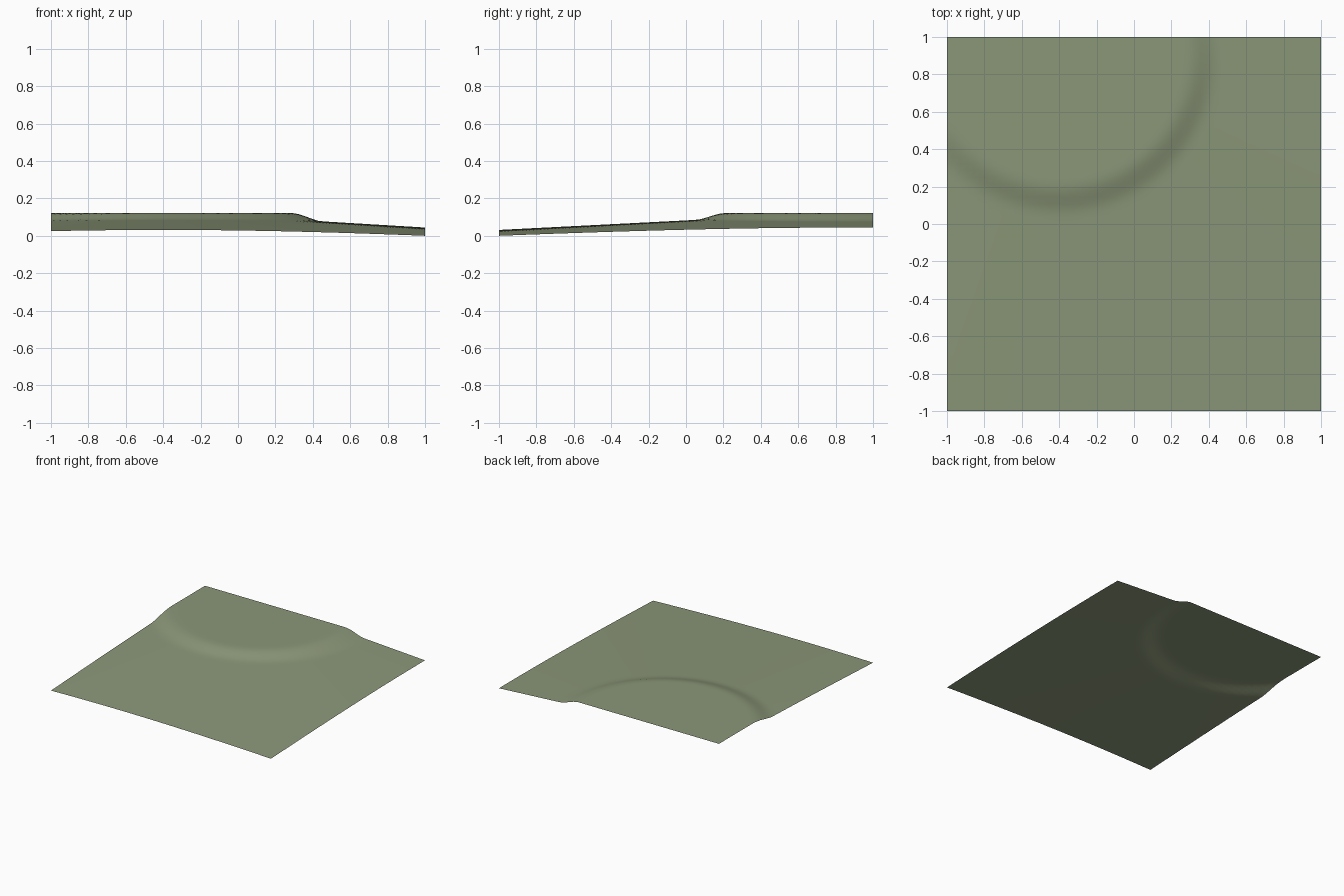
import bpy
import math

cube = bpy.data.objects.get("Cube")
if cube:
    bpy.data.objects.remove(cube, do_unlink=True)

CENTRE_X, CENTRE_Y = -0.4, 0.9
PLATEAU_Z = 0.126


def smoothstep(low, high, value):
    t = min(max((value - low) / (high - low), 0), 1)
    return t * t * (3 - 2 * t)


def ground_height(x, y):
    """Gentle cone-shaped slope that steps up to a flat round plateau."""
    dx, dy = x - CENTRE_X, y - CENTRE_Y
    slope = 0.132 - 0.06 * math.hypot(dx, 0.85 * dy)
    on_top = 1 - smoothstep(0.68, 0.85, math.hypot(dx, dy))
    return slope + (PLATEAU_Z - slope) * on_top


# Ground sheet
bpy.ops.mesh.primitive_grid_add(x_subdivisions=56, y_subdivisions=56, size=2)
ground = bpy.context.object
ground.name = "hillside_ground"
for vert in ground.data.vertices:
    vert.co.z = ground_height(vert.co.x, vert.co.y)

# Stand the lowest corner on the floor
lowest = min(vert.co.z for vert in ground.data.vertices)
for vert in ground.data.vertices:
    vert.co.z -= lowest
bpy.ops.object.shade_smooth_by_angle()

# Grass colour
grass = bpy.data.materials.new("dull_grass_green")
grass.use_nodes = True
colour = (0.26, 0.31, 0.19, 1)
grass.diffuse_color = colour
shader = next(n for n in grass.node_tree.nodes if n.type == "BSDF_PRINCIPLED")
shader.inputs["Base Color"].default_value = colour
ground.data.materials.append(grass)
